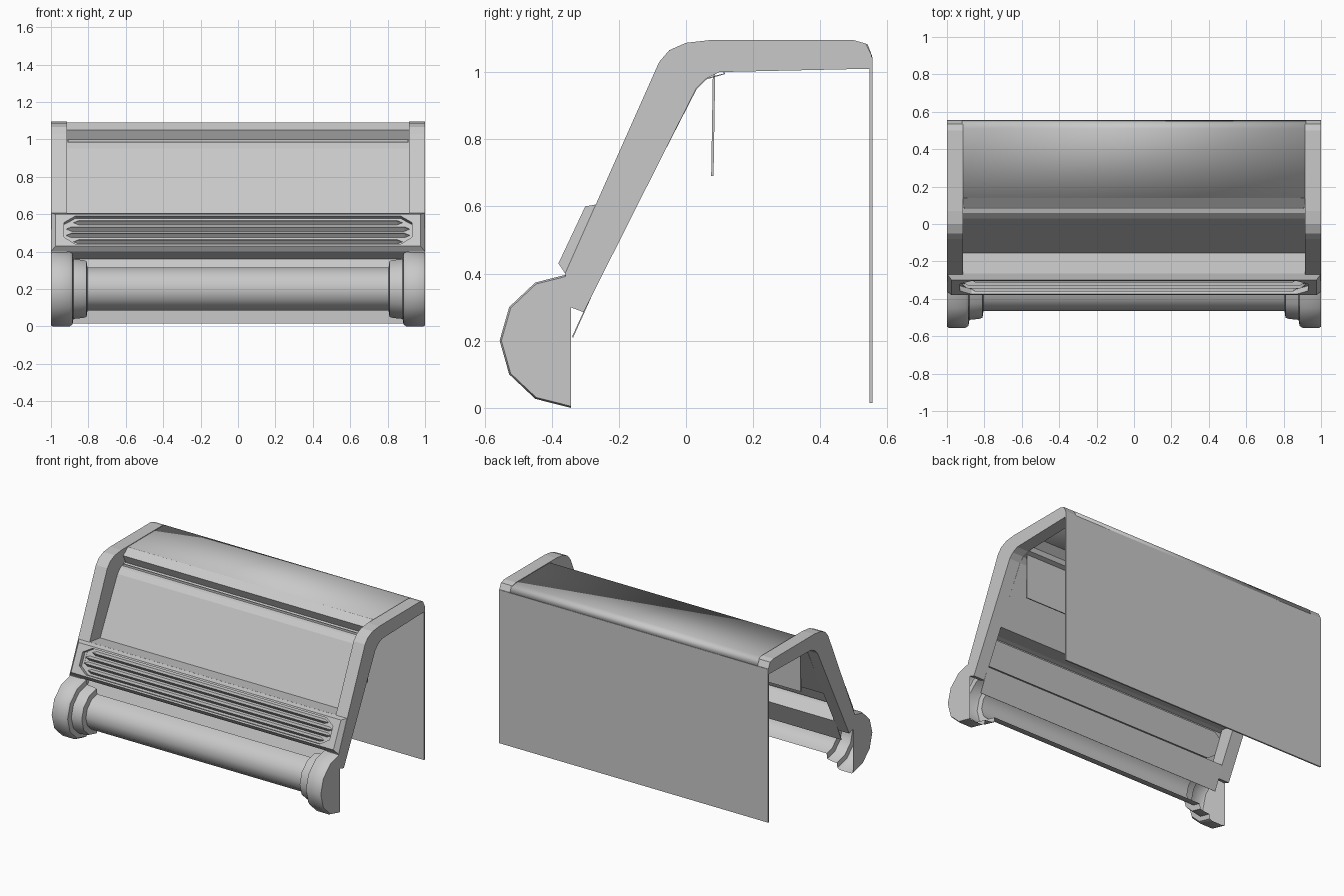
import bpy, bmesh, math

cube = bpy.data.objects.get("Cube")
if cube:
    bpy.data.objects.remove(cube)

grey = bpy.data.materials.new("plain grey")
grey.use_nodes = True
grey.diffuse_color = (0.58, 0.58, 0.58, 1)
grey.node_tree.nodes["Principled BSDF"].inputs["Base Color"].default_value = (0.58, 0.58, 0.58, 1)


def finish(name, bm, smooth=None):
    bmesh.ops.remove_doubles(bm, verts=bm.verts, dist=0.0001)
    bmesh.ops.recalc_face_normals(bm, faces=bm.faces)
    mesh = bpy.data.meshes.new(name)
    bm.to_mesh(mesh)
    bm.free()
    mesh.materials.append(grey)
    obj = bpy.data.objects.new(name, mesh)
    bpy.context.collection.objects.link(obj)
    if smooth:
        bpy.ops.object.select_all(action='DESELECT')
        obj.select_set(True)
        bpy.context.view_layer.objects.active = obj
        bpy.ops.object.shade_smooth_by_angle(angle=math.radians(smooth))
    return obj


def loft(name, loops, closed=True, caps=(), smooth=None):
    """Join matching point loops with faces, capping the loops listed."""
    bm = bmesh.new()
    rows = [[bm.verts.new(p) for p in loop] for loop in loops]
    count = len(rows[0])
    for a, b in zip(rows, rows[1:]):
        for i in range(count if closed else count - 1):
            j = (i + 1) % count
            bm.faces.new((a[i], a[j], b[j], b[i]))
    for c in caps:
        bm.faces.new(rows[c])
    return finish(name, bm, smooth)


def prism(name, profile, x0, x1):
    return loft(name, [[(x, y, z) for y, z in profile] for x in (x0, x1)], caps=(0, 1))


def sheet(name, path, half, thickness=0.004, smooth=None):
    obj = loft(name, [[(x, y, z) for y, z in path] for x in (-half, half)], False, smooth=smooth)
    solid = obj.modifiers.new("thickness", 'SOLIDIFY')
    solid.thickness = thickness
    solid.offset = 0
    return obj


# Bent side arms
arm = [(-0.36, 0.40), (-0.08, 1.03), (-0.05, 1.065), (0, 1.087), (0.07, 1.095),
       (0.5, 1.095), (0.535, 1.085), (0.553, 1.05), (0.553, 1.01), (0.1, 1.0),
       (0.06, 0.98), (0.03, 0.95), (-0.305, 0.285), (-0.345, 0.30)]
for side, s in (("right", -1), ("left", 1)):
    prism(side + "_arm", arm, s * 0.915, s)

# Top cover with rounded rear edge, and hanging rear panel
sheet("top_cover", [(0.14, 1.089), (0.51, 1.089), (0.54, 1.08), (0.553, 1.045)], 0.92, smooth=40)
prism("rear_panel", [(0.546, 0.015), (0.556, 0.015), (0.556, 1.045), (0.546, 1.045)], -1, 1)

# Front lip, sloped window panel and its sill
sheet("window_panel", [(0.14, 1.089), (0.09, 1.05), (0.115, 0.995), (0.06, 0.98),
                       (0.03, 0.95), (-0.155, 0.59), (-0.268, 0.604)], 0.92)

# Vertical inner divider
prism("inner_divider", [(0.075, 0.69), (0.082, 0.69), (0.087, 1.0), (0.08, 1.0)], -0.91, 0.91)

# Folded lower panel behind the roller
sheet("lower_panel", [(-0.36, 0.402), (-0.27, 0.36), (-0.338, 0.21)], 0.92)


# Slanted front bar with a recessed, corner-cut opening
def on_bar(x, t, depth=0.0):
    return (x, -0.38 + 0.08 * t + 0.9 * depth, 0.43 + 0.17 * t - 0.42 * depth)


corners = [(-1, 0), (-1, 1), (1, 1), (1, 0)]
doubled = [c for c in corners for _ in range(2)]
opening = [(-0.87, 0.06), (-0.93, 0.28), (-0.93, 0.74), (-0.87, 0.94),
           (0.87, 0.94), (0.93, 0.74), (0.93, 0.28), (0.87, 0.06)]
# order the opening so each pair sits beside its bar corner
back = [(x, -0.36 + 0.095 * t, 0.40 + 0.206 * t) for x, t in doubled]
front = [on_bar(0.975 * x, t) for x, t in doubled]
loft("front_bar", [back, front, [on_bar(x, t) for x, t in opening],
                   [on_bar(x, t, 0.03) for x, t in opening]], caps=(3,))

# Pointed ribs inside the opening
for n in range(4):
    mid = 0.2 + 0.2 * n
    reach = 0.89 if n in (1, 2) else 0.85
    rib = [(mid - 0.07, 0.028), (mid, 0.004), (mid + 0.07, 0.028)]
    tip = [on_bar(-reach - 0.03, mid, 0.028)] * 3
    end = [on_bar(reach + 0.03, mid, 0.028)] * 3
    loft("rib_%d" % (n + 1), [tip, [on_bar(-reach, t, d) for t, d in rib],
                              [on_bar(reach, t, d) for t, d in rib], end])

# Half-round roller shell with stepped end caps, open at the rear
half = [(1, 0.0), (1, 0.195), (0.99, 0.2), (0.9, 0.2), (0.885, 0.19), (0.88, 0.16),
        (0.83, 0.155), (0.81, 0.15), (0.805, 0.115)]
steps = half + [(-x, r) for x, r in reversed(half)]
arc = [math.pi * i / 6 for i in range(7)]
loft("roller_shell", [[(x, -0.343 - 1.06 * r * math.sin(a), 0.2 + r * math.cos(a)) for a in arc]
                      for x, r in steps], closed=False, smooth=35)
